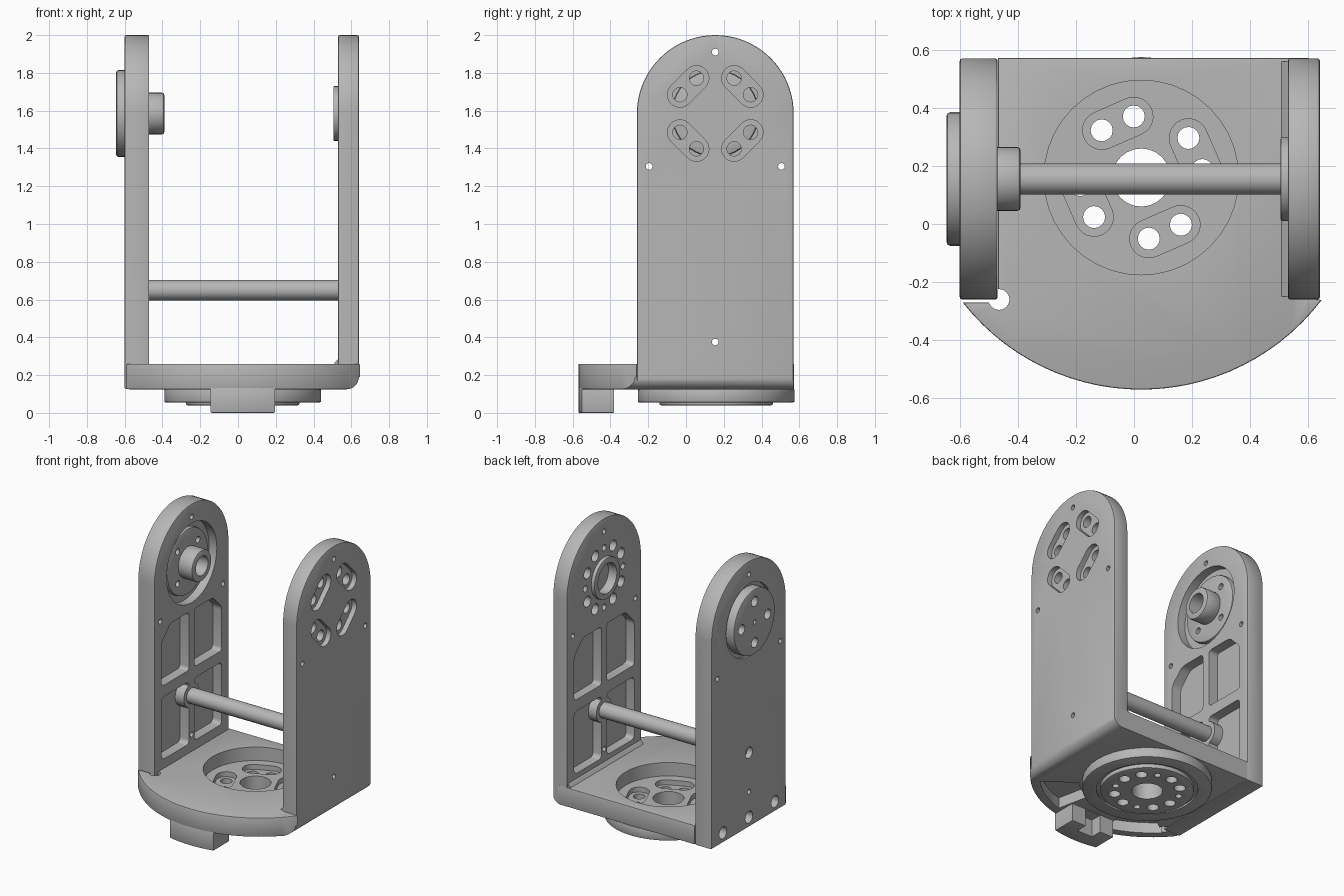
import bpy, bmesh
from math import cos, sin, pi, radians, atan2
from mathutils import Vector

if "Cube" in bpy.data.objects:
    bpy.data.objects.remove(bpy.data.objects["Cube"], do_unlink=True)

GREY = (0.47, 0.47, 0.47, 1)
metal = bpy.data.materials.new("grey metal")
metal.use_nodes = True
metal.diffuse_color = GREY
metal.node_tree.nodes["Principled BSDF"].inputs["Base Color"].default_value = GREY


# 2D profiles
def arc(c, r, a, b, n=32):
    return [(c[0] + r * cos(radians(a + (b - a) * i / n)),
             c[1] + r * sin(radians(a + (b - a) * i / n))) for i in range(n + 1)]


def circle(c, r, n=40):
    return arc(c, r, 0, 360, n)[:-1]


def polar(c, r, a):
    return (c[0] + r * cos(radians(a)), c[1] + r * sin(radians(a)))


def stadium(p, q, r):
    a = atan2(q[1] - p[1], q[0] - p[0]) * 180 / pi
    return arc(q, r, a - 90, a + 90, 12) + arc(p, r, a + 90, a + 270, 12)


# Extrude a profile along an axis, optionally rounding corners and bevelling rims
def prism(name, axis, pts, lo, hi, bevel=0, corner=0):
    place = {"x": lambda a, b, h: (h, a, b),
             "y": lambda a, b, h: (a, h, b),
             "z": lambda a, b, h: (a, b, h)}[axis]
    k = "xyz".index(axis)
    bm = bmesh.new()
    face = bm.faces.new([bm.verts.new(place(a, b, lo)) for a, b in pts])
    new = bmesh.ops.extrude_face_region(bm, geom=[face])["geom"]
    step = Vector(place(0, 0, hi - lo))
    bmesh.ops.translate(bm, vec=step, verts=[g for g in new if isinstance(g, bmesh.types.BMVert)])
    bmesh.ops.recalc_face_normals(bm, faces=bm.faces[:])
    if corner:
        sides = [e for e in bm.edges if abs(e.verts[0].co[k] - e.verts[1].co[k]) > 1e-4]
        bmesh.ops.bevel(bm, geom=sides, offset=corner, segments=4, profile=0.5, affect="EDGES")
    if bevel:
        rims = [e for e in bm.edges if e.calc_face_angle(0) > 1
                and abs(e.verts[0].co[k] - e.verts[1].co[k]) < 1e-4]
        bmesh.ops.bevel(bm, geom=rims, offset=bevel, segments=2, profile=0.5, affect="EDGES",
                        clamp_overlap=True)
    mesh = bpy.data.meshes.new(name)
    bm.to_mesh(mesh)
    bm.free()
    mesh.materials.append(metal)
    ob = bpy.data.objects.new(name, mesh)
    bpy.context.collection.objects.link(ob)
    return ob


def activate(ob):
    bpy.ops.object.select_all(action="DESELECT")
    ob.select_set(True)
    bpy.context.view_layer.objects.active = ob


# Subtract one prism from a part
def cut(ob, axis, pts, lo, hi, corner=0):
    cutter = prism("cutter", axis, pts, lo, hi, 0, corner)
    cutter.hide_render = True
    mod = ob.modifiers.new("cut", "BOOLEAN")
    mod.operation, mod.solver, mod.object = "DIFFERENCE", "EXACT", cutter
    activate(ob)
    bpy.ops.object.modifier_apply(modifier=mod.name)
    bpy.data.objects.remove(cutter, do_unlink=True)


MID = 0.155                # shared y centre of the walls
PIVOT = (MID, 1.585)       # pivot axis in y, z
TURN = (0.025, 0.16)       # turntable axis in x, y
FRONT = (0.025, 0.21)      # centre of the curved base front
ROD = (MID, 0.65)
ARCH = [(MID - 0.415, 0.126), (MID + 0.415, 0.126)] + arc(PIVOT, 0.415, 0, 180, 40)
SCREWS = [(MID, 1.91), (MID - 0.35, 1.305), (MID + 0.35, 1.305), (MID, 0.375)]


# Four lightening pockets on the inner face of a wall
def pockets(wall, lo, hi):
    for s in (-1, 1):
        a, b = MID + s * 0.03, MID + s * 0.335
        cut(wall, "x", [(a, 0.32), (b, 0.32), (b, 0.76), (a, 0.76)], lo, hi, 0.03)
        cut(wall, "x", [(a, 0.84), (b, 0.84), (b, 1.15), (b - s * 0.1, 1.25), (a, 1.25)],
            lo, hi, 0.025)


# Slotted bolt pattern: paired holes joined by a shallow slot
def bolt_slots(ob, axis, c, first, gap, slot, through):
    for k in range(4):
        p, q = [polar(c, 0.212, first + k * 90 + g) for g in (0, gap)]
        if slot:
            cut(ob, axis, stadium(p, q, 0.066), *slot)
        for h in (p, q):
            cut(ob, axis, circle(h, 0.038, 16), *through)


# Left wall
left_wall = prism("left_wall", "x", ARCH, -0.6, -0.47, 0.008)
pockets(left_wall, -0.54, -0.46)
cut(left_wall, "x", circle(PIVOT, 0.28), -0.53, -0.46)
cut(left_wall, "x", circle(PIVOT, 0.255), -0.61, -0.58)
for p in SCREWS:
    cut(left_wall, "x", circle(p, 0.018, 12), -0.61, -0.46)
for y in (-0.29, 0, 0.29):
    cut(left_wall, "x", circle((MID + y, 0.195), 0.042, 16), -0.61, -0.5)
cut(left_wall, "x", circle(ROD, 0.04, 16), -0.61, -0.56)

# Pivot flange and hub in the left wall
flange = prism("pivot_flange", "x", circle(PIVOT, 0.23), -0.645, -0.5, 0.012)
for k in range(4):
    hole = polar(PIVOT, 0.145, k * 90)
    cut(flange, "x", circle(hole, 0.035, 16), -0.66, -0.595)
    cut(flange, "x", circle(polar(PIVOT, 0.16, 45 + k * 90), 0.022, 12), -0.53, -0.49)
cut(flange, "x", circle(PIVOT, 0.015, 12), -0.66, -0.61)
hub = prism("pivot_hub", "x", circle(PIVOT, 0.11), -0.505, -0.39, 0.012)
cut(hub, "x", circle(PIVOT, 0.068, 24), -0.49, -0.38)

# Rounded lower edge shared by the right wall and base
EDGE = [(0.66, 0.1), (0.575, 0.1)] + arc((0.575, 0.19), 0.065, -90, 0, 8) + [(0.66, 0.19)]

# Right wall
right_wall = prism("right_wall", "x", ARCH, 0.53, 0.64, 0.008)
cut(right_wall, "y", EDGE, -0.8, 0.8)
pockets(right_wall, 0.52, 0.595)
bolt_slots(right_wall, "x", PIVOT, 28, 34, (0.605, 0.65), (0.5, 0.62))
for k in range(4):
    cut(right_wall, "x", circle(polar(PIVOT, 0.21, k * 90), 0.022, 12), 0.52, 0.57)
for p in SCREWS:
    cut(right_wall, "x", circle(p, 0.018, 12), 0.52, 0.65)
cut(right_wall, "x", circle(PIVOT, 0.105), 0.5, 0.57)
seat = prism("bearing_ring", "x", circle(PIVOT, 0.145), 0.505, 0.55, 0.006)
cut(seat, "x", circle(PIVOT, 0.105), 0.49, 0.56)
prism("wall_fillet", "y", [(0.535, 0.255), (0.505, 0.255), (0.514, 0.269), (0.535, 0.29)],
      -0.25, 0.56)

# Cross rod with collars
prism("cross_rod", "x", circle(ROD, 0.054, 24), -0.55, 0.6)
prism("left_collar", "x", circle(ROD, 0.085, 24), -0.55, -0.472)
prism("right_collar", "x", circle(ROD, 0.085, 24), 0.532, 0.6)

# Base plate with a curved front
outline = [(0.6, -0.255), (0.6, 0.572), (-0.468, 0.572), (-0.468, -0.27)]
base = prism("base_plate", "z", outline + arc(FRONT, 0.78, -142, -37.2, 28), 0.125, 0.26, 0.006)
cut(base, "y", EDGE, -0.8, 0.8)
cut(base, "z", circle(TURN, 0.335), 0.165, 0.3)
cut(base, "z", circle((-0.465, -0.26), 0.036, 16), 0.1, 0.3)
for s in (-1, 1):
    rim = arc(FRONT, 0.72, -90 + s * 16, -90 + s * 45, 10)
    inner = arc(TURN, 0.44, -90 + s * 45, -90 + s * 20, 10)
    cut(base, "z", rim + inner, 0.1, 0.2)

# Turntable under the base
table = prism("turntable_disc", "z", circle(TURN, 0.415), 0.055, 0.126, 0.008)
rotor = prism("turntable_rotor", "z", circle(TURN, 0.3), 0.04, 0.08, 0.008)
cut(table, "z", circle(TURN, 0.325), 0.04, 0.068)
for part, slot in ((base, (0.13, 0.2)), (table, None), (rotor, None)):
    bolt_slots(part, "z", TURN, 7, 33, slot, (0.02, 0.28))
    cut(part, "z", circle(TURN, 0.1, 24), 0.02, 0.28)
for k in range(4):
    cut(rotor, "z", circle(polar(TURN, 0.212, 68 + k * 90), 0.022, 12), 0.03, 0.07)

# Key block below the front edge, notched at the back
key = prism("front_key", "z", [(0.195, -0.38), (-0.145, -0.38)]
            + arc(FRONT, 0.78, -102.6, -77.4, 8), 0.004, 0.14, 0.006)
cut(key, "z", [(-0.035, -0.35), (0.085, -0.35), (0.085, -0.46), (-0.035, -0.46)], -0.05, 0.126)
key.location.z = -0.004

for ob in list(bpy.context.collection.objects):
    if ob.type == "MESH" and metal.name in ob.data.materials:
        activate(ob)
        bpy.ops.object.shade_smooth_by_angle(angle=radians(32))
